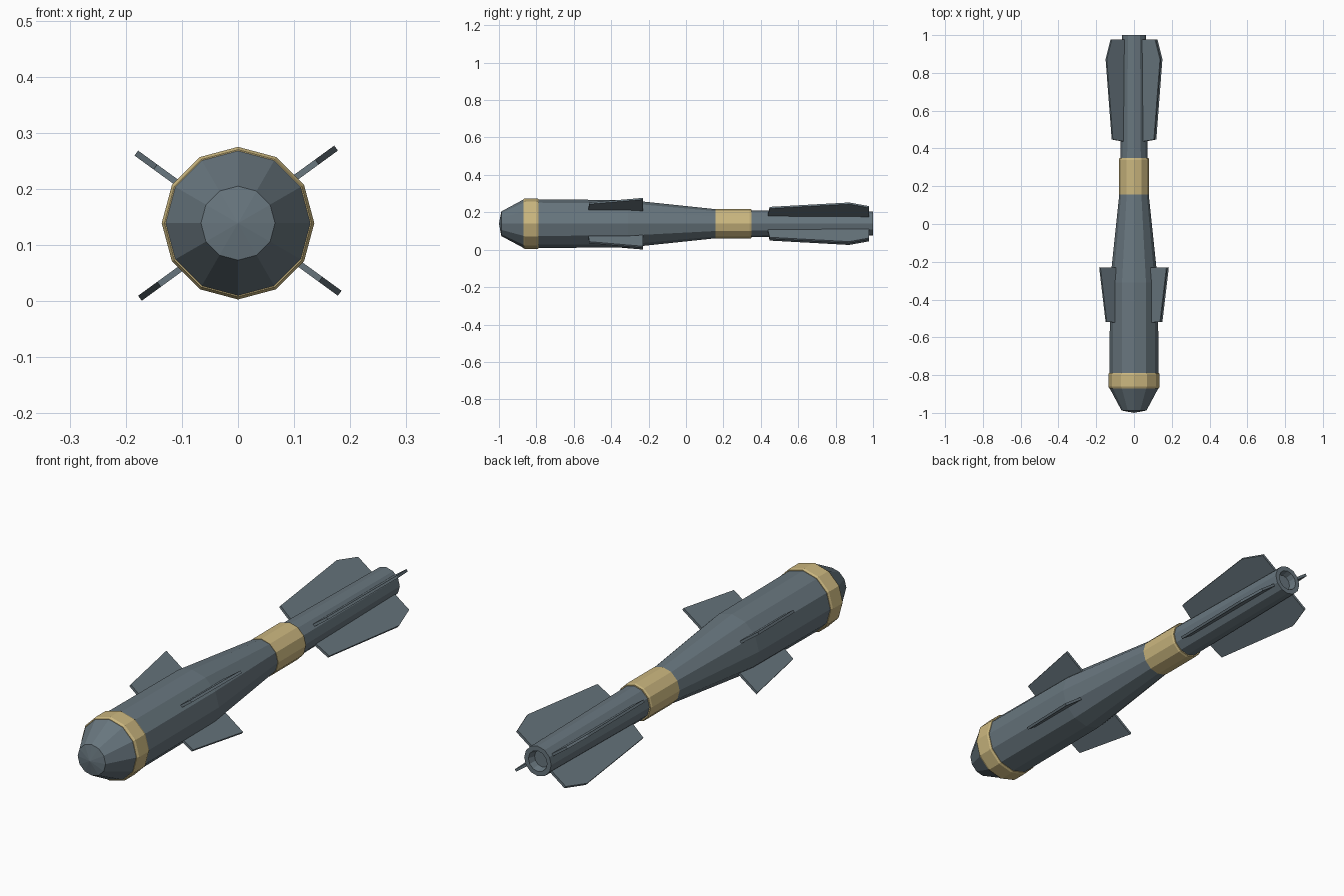
import bpy, bmesh, math
from mathutils import Vector

if "Cube" in bpy.data.objects:
    bpy.data.objects.remove(bpy.data.objects["Cube"])

AXIS_Z = 0.139   # height of the long axis
SIDES = 12


def material(name, rgb):
    m = bpy.data.materials.new(name)
    m.diffuse_color = (*rgb, 1)
    m.use_nodes = True
    m.node_tree.nodes["Principled BSDF"].inputs["Base Color"].default_value = m.diffuse_color
    return m


GREY = material("slate grey", (0.138, 0.181, 0.209))
TAN = material("sand yellow", (0.60, 0.475, 0.215))


def finish(bm, name, mat):
    bmesh.ops.recalc_face_normals(bm, faces=bm.faces)
    me = bpy.data.meshes.new(name)
    bm.to_mesh(me)
    bm.free()
    me.materials.append(mat)
    ob = bpy.data.objects.new(name, me)
    bpy.context.collection.objects.link(ob)
    return ob


def lathe(name, profile, mat, closed=False):
    """Revolve (y, radius) points about the long axis; radius 0 makes a pole."""
    bm = bmesh.new()
    rings = []
    for y, r in profile:
        n = SIDES if r > 0 else 1
        rings.append([bm.verts.new((r * math.sin(2 * math.pi * i / SIDES), y,
                                    AXIS_Z + r * math.cos(2 * math.pi * i / SIDES)))
                      for i in range(n)])
    pairs = list(zip(rings, rings[1:]))
    if closed:
        pairs.append((rings[-1], rings[0]))
    for a, b in pairs:
        for i in range(SIDES):
            j = (i + 1) % SIDES
            quad = [a[i % len(a)], a[j % len(a)], b[j % len(b)], b[i % len(b)]]
            bm.faces.new(list(dict.fromkeys(quad)))
    return finish(bm, name, mat)


def fin(name, outline, angle, thick):
    """Plate from (y, radius) outline, standing out from the axis at an angle."""
    u = Vector((math.cos(angle), 0, math.sin(angle)))
    t = Vector((-math.sin(angle), 0, math.cos(angle))) * thick
    bm = bmesh.new()
    base = [Vector((0, y, AXIS_Z)) + u * r for y, r in outline]
    lo = [bm.verts.new(p) for p in base]
    hi = [bm.verts.new(p + t) for p in base]
    bm.faces.new(lo)
    bm.faces.new(hi[::-1])
    for i in range(len(lo)):
        j = (i + 1) % len(lo)
        bm.faces.new((lo[i], lo[j], hi[j], hi[i]))
    return finish(bm, name, GREY)


# Main body: nose, barrel, taper, tail tube and recessed nozzle
lathe("body", [(-1.0, 0), (-0.987, 0.066), (-0.868, 0.130), (-0.31, 0.127),
               (0.157, 0.078), (0.34, 0.072), (1.0, 0.064),
               (1.0, 0.044), (0.97, 0.036), (0.97, 0)], GREY)

# Coloured bands with a small chamfer on the rear rim
lathe("nose_band", [(-0.870, 0.120), (-0.870, 0.131), (-0.860, 0.136),
                    (-0.797, 0.136), (-0.788, 0.132), (-0.788, 0.120)], TAN, True)
lathe("tail_band", [(0.157, 0.065), (0.157, 0.080), (0.340, 0.080),
                    (0.349, 0.077), (0.349, 0.065)], TAN, True)

# Four mid fins and four tail fins in a flattened cross
MID = [(-0.523, 0.09), (-0.518, 0.178), (-0.229, 0.220), (-0.229, 0.09)]
TAIL = [(0.435, 0.05), (0.447, 0.138), (0.872, 0.178), (0.978, 0.145), (0.978, 0.05)]
for label, deg in (("upper_right", 36), ("upper_left", 144),
                   ("lower_left", 216), ("lower_right", 324)):
    a = math.radians(deg)
    fin("mid_fin_" + label, MID, a, 0.011)
    fin("tail_fin_" + label, TAIL, a, 0.011)
